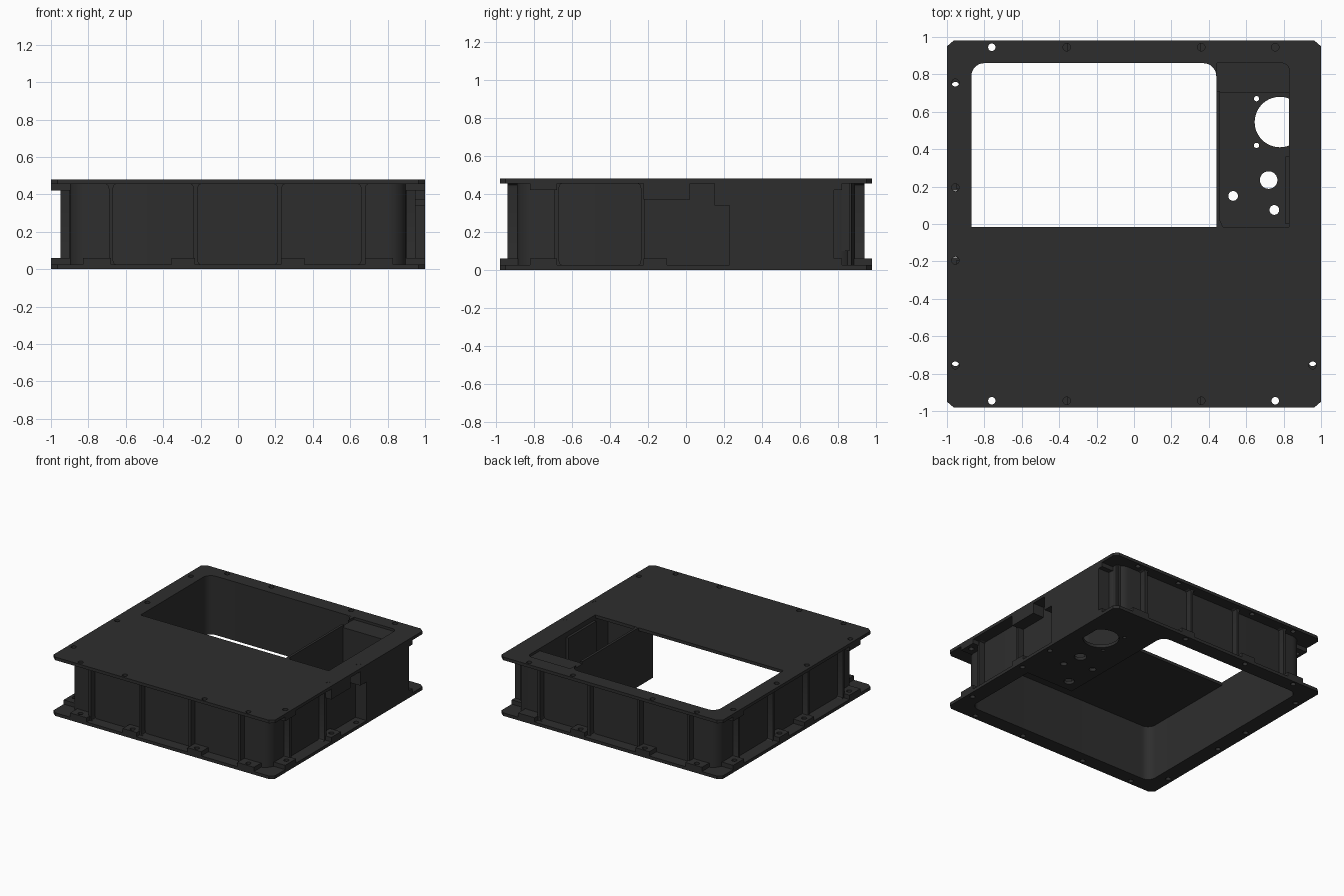
import bpy, bmesh, math

if "Cube" in bpy.data.objects:
    bpy.data.objects.remove(bpy.data.objects["Cube"])

mat = bpy.data.materials.new("charcoal")
mat.diffuse_color = (0.027, 0.027, 0.027, 1)
mat.use_nodes = True
mat.node_tree.nodes["Principled BSDF"].inputs["Base Color"].default_value = mat.diffuse_color


def prism_into(bm, pts, z0, z1):
    low = [bm.verts.new((x, y, z0)) for x, y in pts]
    high = [bm.verts.new((x, y, z1)) for x, y in pts]
    n = len(pts)
    bm.faces.new(low[::-1])
    bm.faces.new(high)
    for i in range(n):
        j = (i + 1) % n
        bm.faces.new((low[i], low[j], high[j], high[i]))


def make(name, prisms):
    """Object made of (outline, z0, z1) prisms."""
    bm = bmesh.new()
    for pts, z0, z1 in prisms:
        prism_into(bm, pts, z0, z1)
    bmesh.ops.recalc_face_normals(bm, faces=bm.faces)
    me = bpy.data.meshes.new(name)
    bm.to_mesh(me)
    bm.free()
    me.materials.append(mat)
    ob = bpy.data.objects.new(name, me)
    bpy.context.collection.objects.link(ob)
    return ob


def cut(ob, prisms):
    cutter = make("cutter", prisms)
    cutter.hide_render = True
    mod = ob.modifiers.new("cut", "BOOLEAN")
    mod.operation, mod.solver, mod.object = "DIFFERENCE", "EXACT", cutter
    bpy.context.view_layer.objects.active = ob
    bpy.ops.object.modifier_apply(modifier=mod.name)
    bpy.data.objects.remove(cutter)


def smooth(ob):
    bpy.ops.object.select_all(action="DESELECT")
    ob.select_set(True)
    bpy.context.view_layer.objects.active = ob
    bpy.ops.object.shade_smooth_by_angle(angle=math.radians(30))


def rect(x0, x1, y0, y1):
    return [(x0, y0), (x1, y0), (x1, y1), (x0, y1)]


def rounded(x0, x1, y0, y1, radii, seg=8):
    """Rectangle with corner radii: front left, front right, back right, back left."""
    pts = []
    corners = [(x0, y0, 1, 1), (x1, y0, -1, 1), (x1, y1, -1, -1), (x0, y1, 1, -1)]
    for k, ((x, y, sx, sy), r) in enumerate(zip(corners, radii)):
        if r == 0:
            pts.append((x, y))
            continue
        for i in range(seg + 1):
            a = math.pi + (k + i / seg) * math.pi / 2
            pts.append((x + sx * r + r * math.cos(a), y + sy * r + r * math.sin(a)))
    return pts


def circle(x, y, r, n=24):
    return [(x + r * math.cos(2 * math.pi * i / n), y + r * math.sin(2 * math.pi * i / n)) for i in range(n)]


H, T = 0.48, 0.025          # total height, flange thickness
EX, EY = 1.0, 0.98          # flange edge
WX, WY = 0.90, 0.89         # outer wall face
IX, IY = 0.87, 0.86         # inner wall face
flange = [(-EX + .035, -EY), (EX - .035, -EY), (EX, -EY + .03), (EX, EY - .03),
          (EX - .035, EY), (-EX + .035, EY), (-EX, EY - .03), (-EX, -EY + .03)]


def bolt_points(mid_x, mid_y, side_y):
    pts = []
    for s in (-1, 1):
        pts += [(x, s * 0.945) for x in (-0.76, -mid_x, mid_x, 0.755)]
        pts += [(s * 0.955, y) for y in (-side_y, -mid_y, mid_y, side_y)]
    return pts


# Top cover with its opening and bolt holes
cover = make("top_cover", [(flange, H - T, H)])
cut(cover, [(rounded(-IX, 0.83, -0.015, IY, (0, 0, .04, .07)), 0.3, 0.6)])
cut(cover, [(circle(x, y, 0.02), 0.3, 0.6) for x, y in bolt_points(0.36, 0.195, 0.755)])

# Bolt bosses: lower ones on all sides, upper ones near the side corners
low, up = (0.01, 0.06), (0.42, H - 0.01)
bosses = []
for s in (-1, 1):
    y0, y1 = sorted((s * (WY - .01), s * EY))
    for x0, x1 in ((-.83, -.68), (-.355, -.23), (.23, .355), (.68, .83)):
        bosses.append((rect(x0, x1, y0, y1), *low))
    x0, x1 = sorted((s * (WX - .01), s * EX))
    for t in (-1, 1):
        ya, yb = sorted((t * .82, t * .68))
        bosses.append((rect(x0, x1, ya, yb), *low))
        bosses.append((rect(x0, x1, ya, yb), *up))
        if s < 0 or t < 0:
            ya, yb = sorted((t * .10, t * .225))
            bosses.append((rect(x0, x1, ya, yb), *low))
boss_ob = make("bolt_bosses", bosses)

# Bottom flange
base = make("bottom_flange", [(flange, 0, T)])
cut(base, [(rounded(-IX, IX, -IY, IY, (.07,) * 4), -0.1, 0.1)])
lower_holes = [(circle(x, y, 0.02), -0.1, 0.1) for x, y in bolt_points(0.29, 0.16, 0.74)
               if not (x > 0.7 and y > 0.7)]
top_side = [(circle(s * .955, t * .755, .02), 0.3, 0.6) for s in (-1, 1) for t in (-1, 1)]
cut(base, lower_holes)
cut(boss_ob, lower_holes + top_side)

# Outer wall ring
wall = make("outer_wall", [(rounded(-WX, WX, -WY, WY, (.10,) * 4), 0.02, H - 0.02)])
cut(wall, [(rounded(-IX, IX, -IY, IY, (.07,) * 4), -0.1, 0.6)])

# Vertical ribs with flared ends
profile = [(-.035, .02), (.035, .02), (.016, .032), (.011, .05), (.011, .43), (.016, .448),
           (.035, .46), (-.035, .46), (-.016, .448), (-.011, .43), (-.011, .05), (-.016, .032)]


def rib(px, py, dx, dy, depth):
    """Rib at the wall point, standing out along (dx, dy)."""
    bm = bmesh.new()
    rings = []
    for d in (-0.005, depth):
        rings.append([bm.verts.new((px + dx * d + dy * u, py + dy * d + dx * u, z)) for u, z in profile])
    bm.faces.new(rings[0])
    bm.faces.new(rings[1][::-1])
    n = len(profile)
    for i in range(n):
        j = (i + 1) % n
        bm.faces.new((rings[0][i], rings[1][i], rings[1][j], rings[0][j]))
    bmesh.ops.recalc_face_normals(bm, faces=bm.faces)
    me = bpy.data.meshes.new("wall_rib")
    bm.to_mesh(me)
    bm.free()
    me.materials.append(mat)
    bpy.context.collection.objects.link(bpy.data.objects.new("wall_rib", me))


for p in (-.68, -.227, .222, .67):
    rib(p, -WY, 0, -1, .05)
    rib(p, WY, 0, 1, .05)
    rib(-WX, p, -1, 0, .05)
    if p < 0:
        rib(WX, p, 1, 0, .05)

# Thick right side block with its stepped recess
make("right_side_block", [
    (rect(WX - .01, EX, .23, .78), 0, H),
    (rect(WX - .01, EX, .15, .23), .34, H - .001),
    (rect(WX - .01, EX, -.225, .02), .37, H - .001)])

# Compartment floor with ports
floor = make("compartment_floor", [(rect(.44, IX, -.20, IY), 0, T)])
port = (circle(.78, .545, .135, 40), -0.1, 0.1)
cut(floor, [port] + [(circle(x, y, r), -0.1, 0.1) for x, y, r in (
    (.72, .235, .047), (.53, .15, .026), (.75, .075, .026),
    (.655, .67, .014), (.655, .42, .014), (.55, -.10, .04))])
cut(base, [port])

# Compartment walls, rear ledge and inner liner
make("compartment_walls", [
    (rect(.44, .46, -.20, .71), .005, H - .001),
    (rect(.44, IX, -.20, -.18), .005, H - .01)])
make("rear_ledge", [(rect(.44, IX + .01, .70, IY + .01), .005, .46)])
make("right_liner", [(rect(.83, WX - .005, -.19, IY), .10, .465),
                     (rect(.81, .84, 0, .36), .005, .44)])
make("partition_corner", [([(.44, -.015), (.475, -.015), (.46, .02), (.44, .02)], .005, H - .002)])

# Rounded inner corner where the ledge meets the back wall
r = 0.07
arc = [(.44 - r + r * math.cos(a), IY - r + r * math.sin(a))
       for a in (i * math.pi / 16 for i in range(9))]
make("rear_corner_fillet", [([(.445, IY + .005)] + arc[::-1], .0, .479)])

for ob in list(bpy.context.scene.objects):
    smooth(ob)
